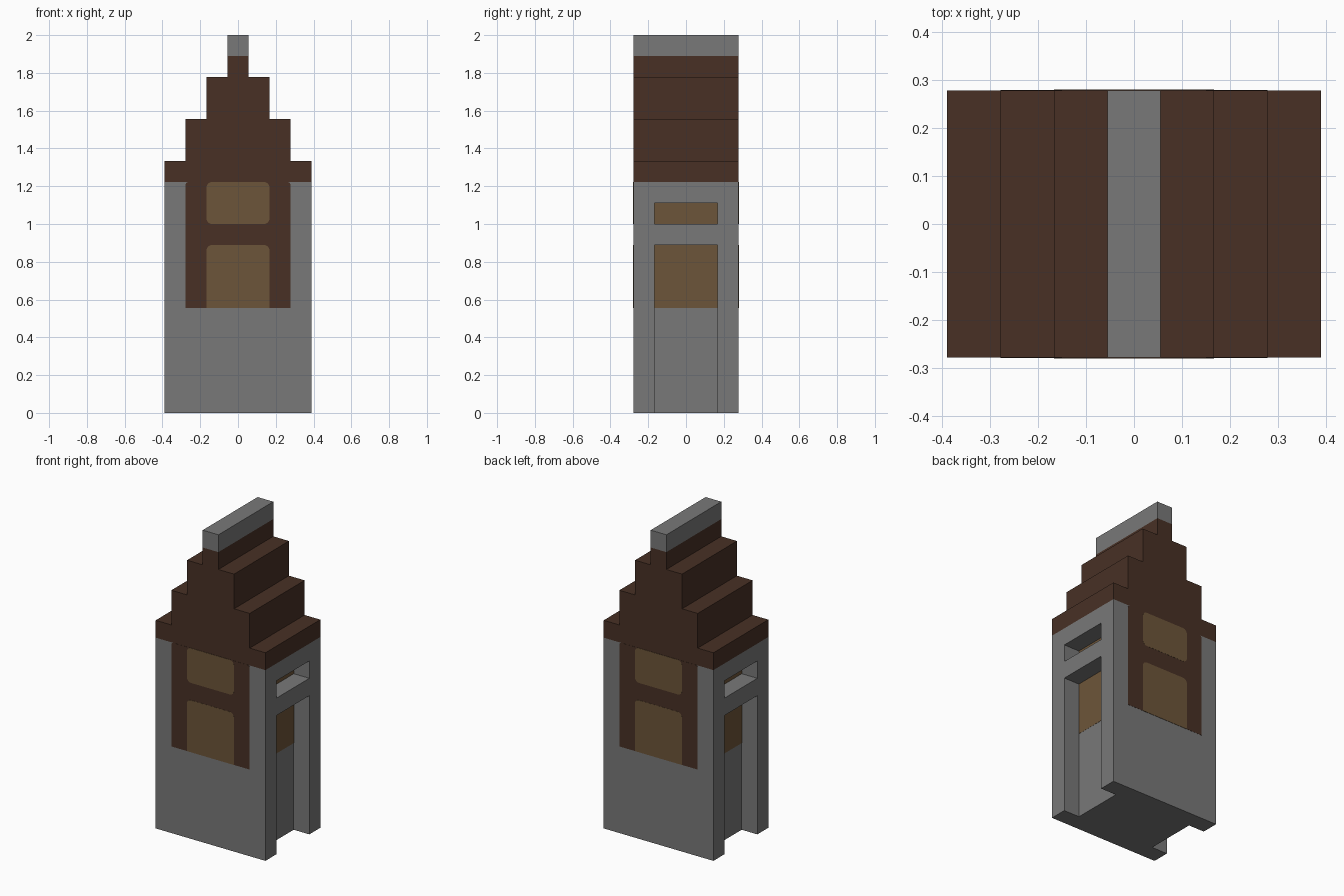
import bpy, bmesh, math

cube = bpy.data.objects.get("Cube")
if cube:
    bpy.data.objects.remove(cube, do_unlink=True)

U = 1 / 9          # building module
HALF_D = 2.5 * U   # half depth
SKIN = 0.001       # thickness of painted plates


def material(name, rgb):
    m = bpy.data.materials.new(name)
    m.use_nodes = True
    m.diffuse_color = (*rgb, 1)
    m.node_tree.nodes["Principled BSDF"].inputs["Base Color"].default_value = (*rgb, 1)
    return m


GREY = material("stone_grey", (0.19, 0.19, 0.19))
BROWN = material("dark_brown", (0.065, 0.030, 0.0185))
TAN = material("window_tan", (0.152, 0.091, 0.041))


def prism(name, outline, y0, y1, mat):
    """Extrude an x-z outline from y0 to y1."""
    bm = bmesh.new()
    face = bm.faces.new([bm.verts.new((x, y0, z)) for x, z in outline])
    out = bmesh.ops.extrude_face_region(bm, geom=[face])
    verts = [v for v in out["geom"] if isinstance(v, bmesh.types.BMVert)]
    bmesh.ops.translate(bm, verts=verts, vec=(0, y1 - y0, 0))
    bmesh.ops.recalc_face_normals(bm, faces=bm.faces)
    mesh = bpy.data.meshes.new(name)
    bm.to_mesh(mesh)
    bm.free()
    mesh.materials.append(mat)
    obj = bpy.data.objects.new(name, mesh)
    bpy.context.collection.objects.link(obj)
    return obj


def rect(x0, x1, z0, z1):
    return [(x0, z0), (x1, z0), (x1, z1), (x0, z1)]


def rounded(w, z0, z1, r_top, r_bottom, steps=6):
    """Centred rectangle outline with rounded corners."""
    pts = []
    corners = [(1, z1, r_top), (-1, z1, r_top), (-1, z0, r_bottom), (1, z0, r_bottom)]
    for i, (side, z, r) in enumerate(corners):
        if r == 0:
            pts.append((side * w, z))
            continue
        cx, cz = side * (w - r), z + (-r if i < 2 else r)
        for k in range(steps + 1):
            a = (i + k / steps) * math.pi / 2
            pts.append((cx + r * math.cos(a), cz + r * math.sin(a)))
    return pts


# Stone body with side doorways and slot windows cut one module deep
body = prism("body", rect(-3.5 * U, 3.5 * U, 0, 11 * U), -HALF_D, HALF_D, GREY)
for side in (-1, 1):
    xs = sorted((side * 2.5 * U, side * 4.5 * U))
    for z0, z1 in ((-U, 8 * U), (9 * U, 10 * U)):
        cutter = prism("cutter", rect(*xs, z0, z1), -1.5 * U, 1.5 * U, GREY)
        cutter.hide_render = True
        mod = body.modifiers.new("recess", 'BOOLEAN')
        mod.operation = 'DIFFERENCE'
        mod.solver = 'EXACT'
        mod.object = cutter
        bpy.context.view_layer.objects.active = body
        bpy.ops.object.modifier_apply(modifier=mod.name)
        bpy.data.objects.remove(cutter, do_unlink=True)

# Stepped roof as one profile, mirrored left to right
half = []
for w, z0, z1 in ((3.5, 11, 12), (2.5, 12, 14), (1.5, 14, 16), (0.5, 16, 17)):
    half += [(w * U, z0 * U), (w * U, z1 * U)]
prism("stepped_roof", half + [(-x, z) for x, z in reversed(half)], -HALF_D, HALF_D, BROWN)
prism("ridge_cap", rect(-U / 2, U / 2, 17 * U, 18 * U), -HALF_D, HALF_D, GREY)

# Painted timber panel and windows, front and back
for end, s in (("front", -1), ("back", 1)):
    wall, skin, glass = (s * (HALF_D + k * SKIN) for k in (0, 1, 2))
    prism(end + "_panel", rounded(2.5 * U, 5 * U, 11 * U, 0.015, 0), wall, skin, BROWN)
    prism(end + "_lower_window", rounded(1.5 * U, 5 * U, 8 * U, 0.03, 0), wall, glass, TAN)
    prism(end + "_upper_window", rounded(1.5 * U, 9 * U, 11 * U, 0.03, 0.03), wall, glass, TAN)

# Tan panes on the inner walls of the side recesses
for end, s in (("left", 1), ("right", -1)):
    xs = sorted((s * 2.5 * U, s * (2.5 * U + SKIN)))
    for part, z0, z1 in (("door_pane", 5, 8), ("slot_pane", 9, 10)):
        prism(end + "_" + part, rect(*xs, z0 * U, z1 * U), -1.5 * U, 1.5 * U, TAN)
